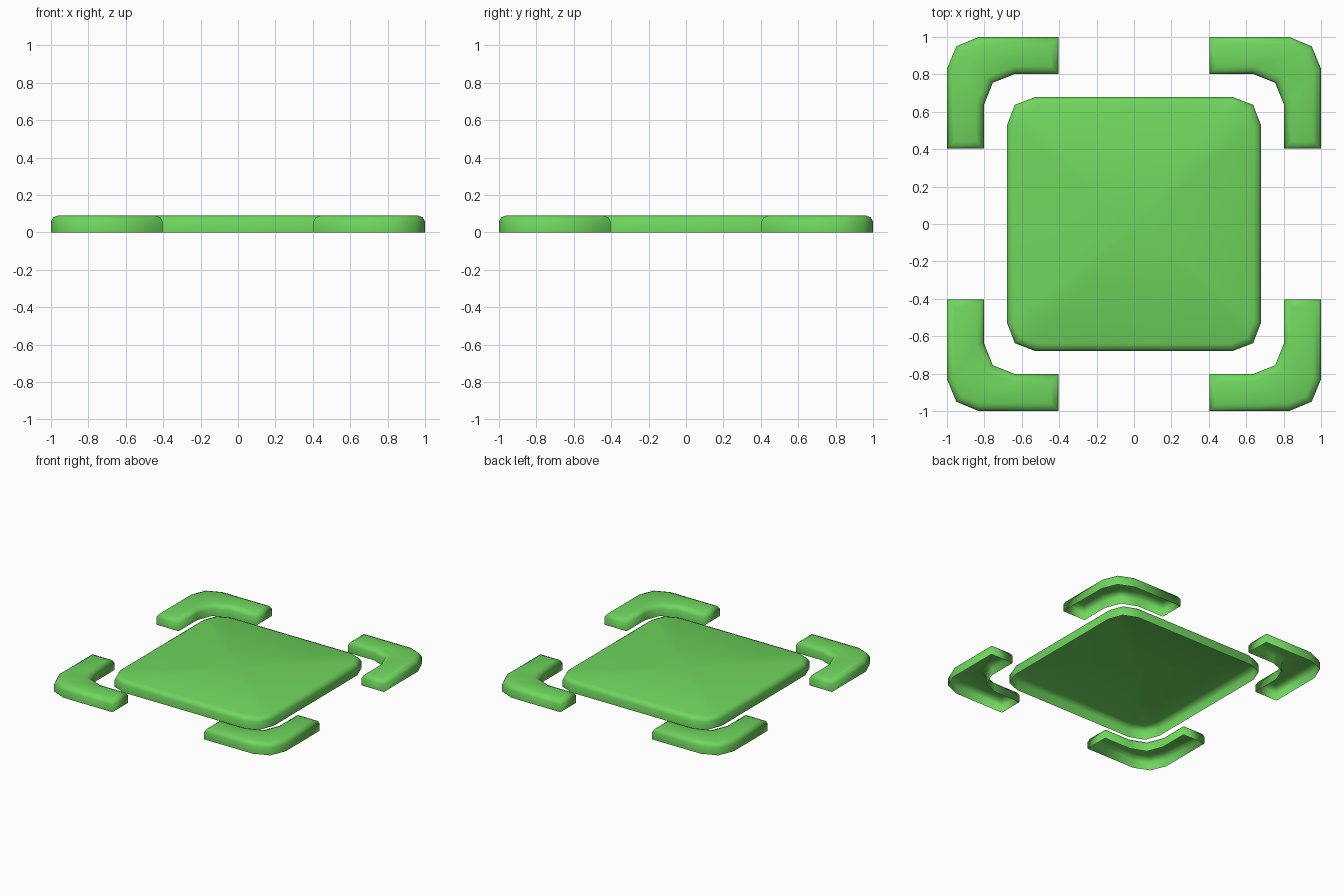
import bpy, bmesh, math
from mathutils import Vector, Matrix

if "Cube" in bpy.data.objects:
    bpy.data.objects.remove(bpy.data.objects["Cube"])

green = bpy.data.materials.new("green")
green.diffuse_color = (0.16, 0.67, 0.11, 1)
green.use_nodes = True
green.node_tree.nodes["Principled BSDF"].inputs["Base Color"].default_value = green.diffuse_color

# Rounded wall profile: (inset, height)
PROFILE = [(0, 0), (0, 0.058), (0.012, 0.08), (0.04, 0.091)]


def inset(points, d):
    """Offset a counter-clockwise outline inwards with mitred corners."""
    out = []
    for i, p in enumerate(points):
        a = (p - points[i - 1]).normalized()
        b = (points[(i + 1) % len(points)] - p).normalized()
        na, nb = Vector((-a.y, a.x)), Vector((-b.y, b.x))
        out.append(p + (na + nb) * d / (1 + na.dot(nb)))
    return out


def rim_part(name, outline, cap, angle=0):
    """Open-bottomed shell: rounded walls plus a cap made by cap(bm, top_ring)."""
    bm = bmesh.new()
    pts = [Vector(p) for p in outline]
    rings = [[bm.verts.new((p.x, p.y, z)) for p in inset(pts, d)] for d, z in PROFILE]
    n = len(pts)
    for low, high in zip(rings, rings[1:]):
        for i in range(n):
            j = (i + 1) % n
            bm.faces.new((low[i], low[j], high[j], high[i]))
    cap(bm, rings[-1])
    bm.transform(Matrix.Rotation(angle, 4, 'Z'))
    for f in bm.faces:
        f.smooth = True
    me = bpy.data.meshes.new(name)
    bm.to_mesh(me)
    bm.free()
    me.materials.append(green)
    ob = bpy.data.objects.new(name, me)
    bpy.context.collection.objects.link(ob)


def fan_cap(bm, ring):
    c = bm.verts.new((0, 0, PROFILE[-1][1]))
    for i in range(len(ring)):
        bm.faces.new((ring[i], ring[(i + 1) % len(ring)], c))


def strip_cap(bm, ring):
    n = len(ring)
    for i in range(n // 2 - 1):
        bm.faces.new((ring[i], ring[i + 1], ring[n - 2 - i], ring[n - 1 - i]))


# Centre tile: square with two-segment corners
corner = [(0.68, 0.525), (0.637, 0.637), (0.525, 0.68)]
tile = []
for k in range(4):
    r = Matrix.Rotation(k * math.pi / 2, 2)
    tile += [r @ Vector(p) for p in corner]
rim_part("centre_tile", tile, fan_cap)

# Four corner brackets, outer edge then inner edge
bracket = [(1, 0.403), (1, 0.83), (0.95, 0.95), (0.83, 1), (0.403, 1),
           (0.403, 0.803), (0.635, 0.803), (0.755, 0.755), (0.803, 0.635), (0.803, 0.403)]
for k in range(4):
    rim_part(f"corner_bracket_{k + 1}", bracket, strip_cap, k * math.pi / 2)
